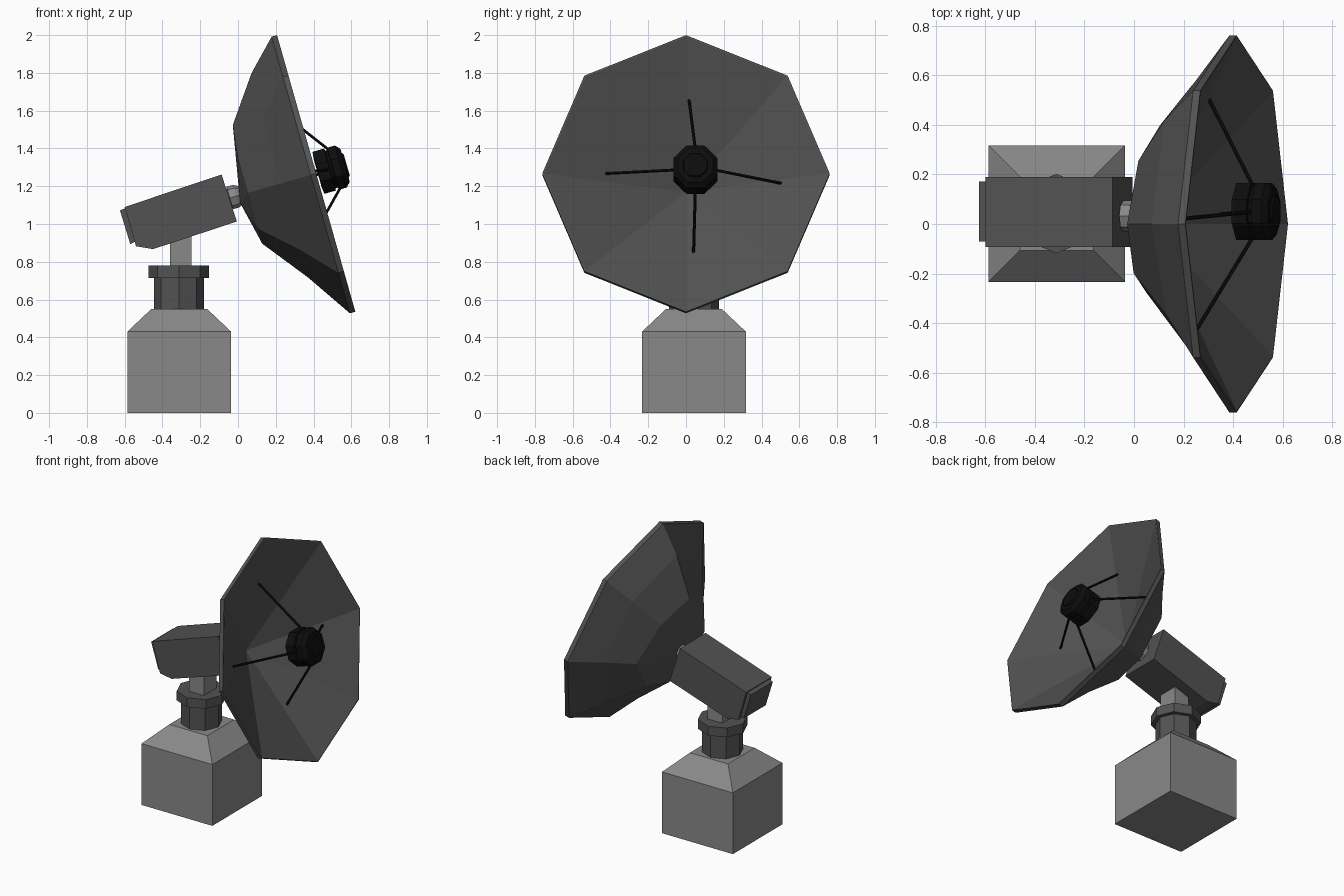
import bpy, bmesh, math
from mathutils import Matrix, Vector

if "Cube" in bpy.data.objects:
    bpy.data.objects.remove(bpy.data.objects["Cube"])

YC = 0.042                      # mount centre line in y
TILT = math.radians(15.8)       # dish looks along +x, tilted up


def material(name, v):
    m = bpy.data.materials.new(name)
    m.diffuse_color = (v, v, v, 1)
    m.use_nodes = True
    m.node_tree.nodes["Principled BSDF"].inputs["Base Color"].default_value = m.diffuse_color
    return m


LIGHT, DARK, BLACK = material("light_grey", 0.25), material("dark_grey", 0.085), material("black", 0.004)

# dish frame: local z = dish axis, local x = up along the rim plane, local y = -world y
ca, sa = math.cos(TILT), math.sin(TILT)
DISH = Matrix(((-sa, 0, ca, 0.414), (0, -1, 0, 0), (ca, 0, sa, 1.2675), (0, 0, 0, 1)))


def finish(bm, name, mat, matrix=Matrix()):
    bmesh.ops.transform(bm, matrix=matrix, verts=bm.verts)
    bmesh.ops.recalc_face_normals(bm, faces=bm.faces)
    me = bpy.data.meshes.new(name)
    bm.to_mesh(me)
    bm.free()
    ob = bpy.data.objects.new(name, me)
    me.materials.append(mat)
    bpy.context.collection.objects.link(ob)
    return ob


def skin(bm, rings, start=None, end=None):
    """Bridge rings of points; close each end with a cap or a centre point."""
    vr = [[bm.verts.new(p) for p in r] for r in rings]
    n = len(vr[0])
    for a, b in zip(vr, vr[1:]):
        for i in range(n):
            j = (i + 1) % n
            bm.faces.new((a[i], a[j], b[j], b[i]))
    for ends, tip in ((vr[0], start), (vr[-1], end)):
        if tip is None:
            bm.faces.new(ends)
        else:
            t = bm.verts.new(tip)
            for i in range(n):
                bm.faces.new((ends[i], ends[(i + 1) % n], t))


def ring(r, z, n=8, phase=0.0):
    return [(r * math.cos(phase + math.tau * i / n), r * math.sin(phase + math.tau * i / n), z)
            for i in range(n)]


def lathe(name, profile, mat, matrix, n=8, phase=0.0):
    bm = bmesh.new()
    skin(bm, [ring(r, z, n, phase) for r, z in profile])
    return finish(bm, name, mat, matrix)


def extrude_y(outline, y0, y1):
    bm = bmesh.new()
    skin(bm, [[(x, y, z) for x, z in outline] for y in (y0, y1)])
    return bm


# base block with sloped top
q = math.sqrt(2)
lathe("base_block", [(0.275 * q, 0), (0.275 * q, 0.43), (0.148 * q, 0.55)], LIGHT,
      Matrix.Translation((-0.311, YC, 0)), 4, math.pi / 4)

# column with wider collar
lathe("column", [(0.132, 0.54), (0.132, 0.715), (0.16, 0.715), (0.16, 0.78)], DARK,
      Matrix.Translation((-0.313, YC, 0)))

# neck under the arm
finish(extrude_y([(-0.36, 0.77), (-0.245, 0.77), (-0.245, 0.93), (-0.265, 0.97), (-0.36, 0.97)],
                 YC - 0.07, YC + 0.07), "neck", LIGHT)

# tilted arm housing
finish(extrude_y([(-0.60, 1.09), (-0.087, 1.262), (-0.006, 1.013),
                  (-0.45, 0.867), (-0.54, 0.882)], -0.093, 0.19), "arm_housing", DARK)

# rear cover with recessed panel
bm = extrude_y([(-0.625, 1.072), (-0.595, 1.085), (-0.54, 0.91), (-0.57, 0.893)], -0.07, 0.172)
bmesh.ops.recalc_face_normals(bm, faces=bm.faces)
back = min(bm.faces, key=lambda f: f.calc_center_median().x)
bmesh.ops.inset_region(bm, faces=[back], thickness=0.03, depth=0)
bmesh.ops.translate(bm, verts=back.verts, vec=(0.014, 0, 0.005))
finish(bm, "rear_cover", DARK)

# coupling between arm and dish
lathe("coupling", [(0.045, -0.53), (0.045, -0.48), (0.062, -0.475), (0.062, -0.44), (0.045, -0.41)],
      LIGHT, DISH @ Matrix.Translation((0, -0.032, 0)))

# dish: fuller facets on top and +y side, flatter ones on the other side
LEAN = ((0.28, -0.376), (0.52, -0.19))
kinds = [((0.367, -0.355), (0.604, -0.185)), LEAN, LEAN, LEAN, LEAN,
         ((0.33, -0.35), (0.55, -0.182)), ((0.40, -0.32), (0.58, -0.17)),
         ((0.36, -0.34), (0.59, -0.185))]
R = 0.761
bm = bmesh.new()
rings = [[ring(*kinds[i][k])[i] for i in range(8)] for k in (0, 1)]
rings += [ring(R, -0.03), ring(R, 0), ring(R - 0.008, 0)]
skin(bm, rings, (-0.04, 0, -0.43), (0, 0, -0.365))
finish(bm, "dish", DARK, DISH)

# feed unit
lathe("feed_unit", [(0.085, 0.008), (0.125, 0.012), (0.125, 0.075), (0.112, 0.078), (0.112, 0.09),
                    (0.125, 0.093), (0.125, 0.135), (0.10, 0.158), (0.07, 0.16), (0.065, 0.168)],
      BLACK, DISH @ Matrix.Translation((0, -0.05, 0)), 8, math.pi / 8)

# four struts from feed to dish surface, in dish coordinates
struts = {"top": ((0.1, -0.05, 0.1), (0.45, -0.016, -0.155)),
          "bottom": ((-0.1, -0.05, 0.11), (-0.39, -0.04, -0.18)),
          "left": ((0, 0.05, 0.07), (0.044, 0.43, -0.158)),
          "right": ((0, -0.15, 0.07), (-0.02, -0.51, -0.125))}
for side, (a, b) in struts.items():
    a, b = Vector(a), Vector(b)
    d = b - a
    m = Matrix.Translation(a) @ d.to_track_quat('Z', 'Y').to_matrix().to_4x4()
    lathe("strut_" + side, [(0.008, 0), (0.008, d.length)], BLACK, DISH @ m, 6)
